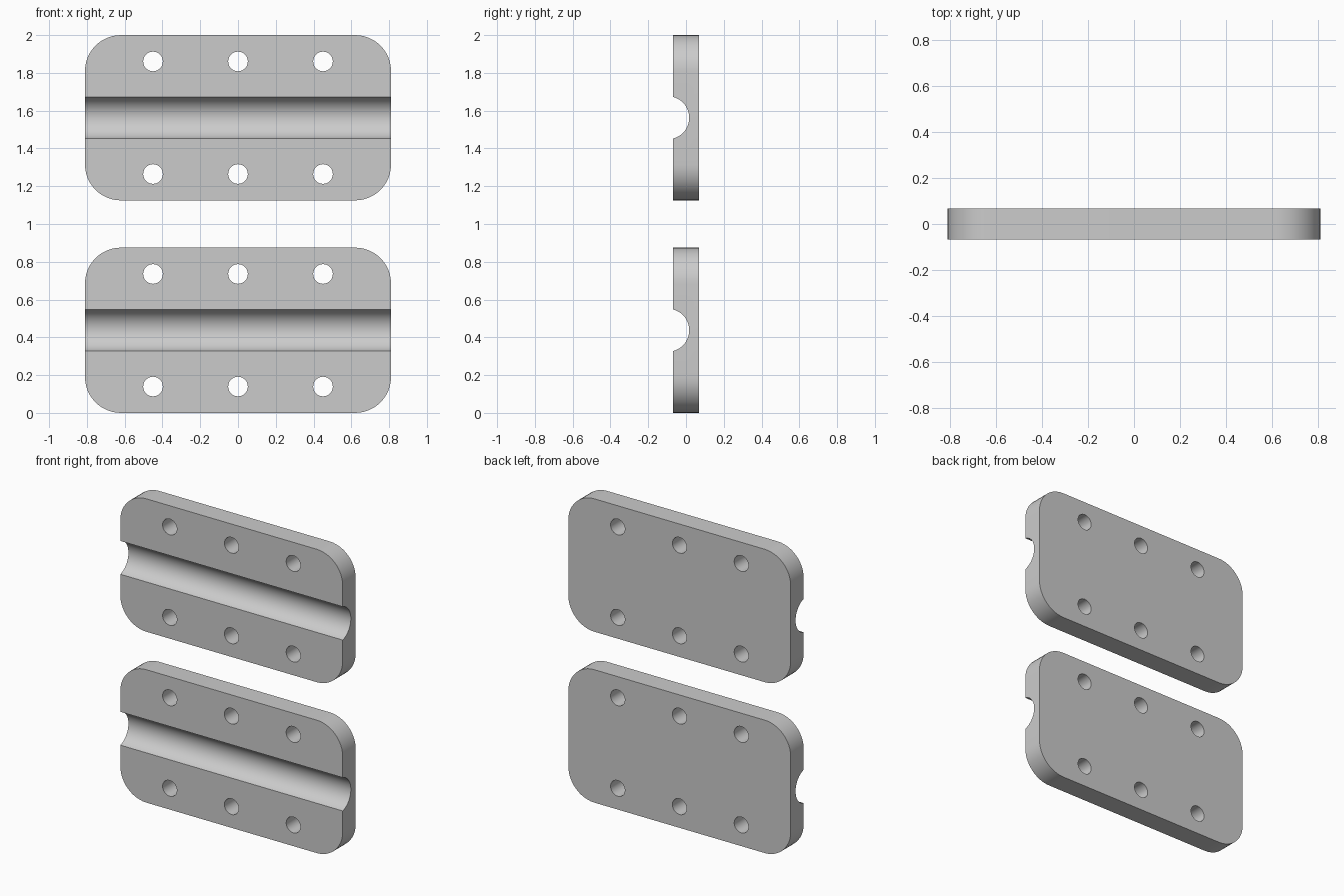
import bpy, bmesh
from math import pi, sin, cos, radians
from mathutils import Matrix, Vector

if "Cube" in bpy.data.objects:
    bpy.data.objects.remove(bpy.data.objects["Cube"])

HALF_W, HALF_H, HALF_T = 0.81, 0.4375, 0.0675
CORNER_R = 0.19
HOLE_R, HOLE_X, HOLE_Z = 0.052, 0.45, 0.298
GROOVE_R, GROOVE_Y = 0.1137, -0.0967


def make_object(name, bm):
    bmesh.ops.recalc_face_normals(bm, faces=bm.faces)
    mesh = bpy.data.meshes.new(name)
    bm.to_mesh(mesh)
    bm.free()
    obj = bpy.data.objects.new(name, mesh)
    bpy.context.collection.objects.link(obj)
    return obj


def add_cylinder(bm, radius, depth, matrix, segments):
    bmesh.ops.create_cone(bm, cap_ends=True, segments=segments, radius1=radius,
                          radius2=radius, depth=depth, matrix=matrix)


# Rounded rectangular slab, centred on the origin
def rounded_slab(name, steps=12):
    bm = bmesh.new()
    ring = []
    for i, (sx, sz) in enumerate([(1, 1), (-1, 1), (-1, -1), (1, -1)]):
        for k in range(steps + 1):
            a = pi / 2 * (i + k / steps)
            ring.append(bm.verts.new((sx * (HALF_W - CORNER_R) + CORNER_R * cos(a), -HALF_T,
                                      sz * (HALF_H - CORNER_R) + CORNER_R * sin(a))))
    face = bm.faces.new(ring)
    ext = bmesh.ops.extrude_face_region(bm, geom=[face], use_keep_orig=True)
    verts = [g for g in ext["geom"] if isinstance(g, bmesh.types.BMVert)]
    bmesh.ops.translate(bm, verts=verts, vec=(0, 2 * HALF_T, 0))
    return make_object(name, bm)


# Cutters: six bolt holes and the lengthwise round groove
bm = bmesh.new()
for x in (-HOLE_X, 0, HOLE_X):
    for z in (-HOLE_Z, HOLE_Z):
        add_cylinder(bm, HOLE_R, 0.4,
                     Matrix.Translation((x, 0, z)) @ Matrix.Rotation(pi / 2, 4, 'X'), 32)
add_cylinder(bm, GROOVE_R, 2,
             Matrix.Translation((0, GROOVE_Y, 0)) @ Matrix.Rotation(pi / 2, 4, 'Y'), 64)
cutter = make_object("hole_and_groove_cutter", bm)
cutter.hide_render = True

# Lower plate, cut and shaded
plate = rounded_slab("lower_plate")
mod = plate.modifiers.new("cut", 'BOOLEAN')
mod.operation, mod.solver, mod.object = 'DIFFERENCE', 'EXACT', cutter
bpy.context.view_layer.update()
evaluated = plate.evaluated_get(bpy.context.evaluated_depsgraph_get())
mesh = bpy.data.meshes.new_from_object(evaluated)
plate.modifiers.clear()
plate.data = mesh
bpy.data.objects.remove(cutter)
mesh.shade_smooth()
mesh.set_sharp_from_angle(angle=radians(30))
plate.location.z = HALF_H

# Upper plate is an identical copy
upper = plate.copy()
upper.name = "upper_plate"
upper.location.z = 2 - HALF_H
bpy.context.collection.objects.link(upper)
